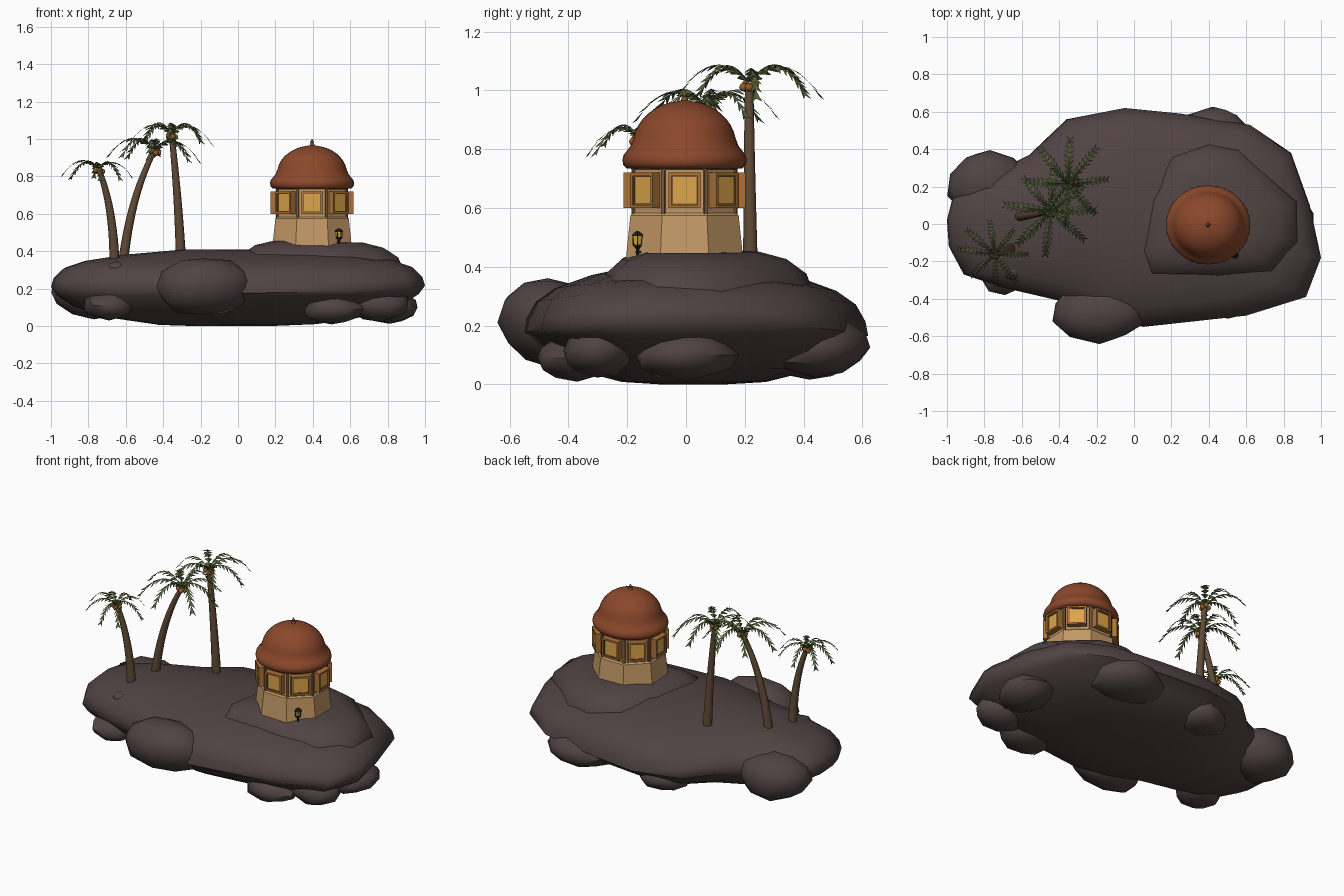
import bpy, bmesh, math, random
from math import cos, sin, pi
from mathutils import Vector, Matrix

if "Cube" in bpy.data.objects:
    bpy.data.objects.remove(bpy.data.objects["Cube"])
random.seed(4)


def material(name, r, g, b):
    m = bpy.data.materials.new(name)
    m.use_nodes = True
    m.diffuse_color = (r, g, b, 1)
    m.node_tree.nodes["Principled BSDF"].inputs["Base Color"].default_value = (r, g, b, 1)
    return m


ROCK = material("rock", .08, .056, .056)
ROOF = material("terracotta", .26, .064, .024)
WALL = material("sandstone", .55, .32, .135)
GLOW = material("amber_glass", .72, .38, .07)
FRAME = material("orange_wood", .42, .17, .038)
POST = material("brown_wood", .2, .1, .035)
BARK = material("bark", .115, .068, .037)
NUT = material("coconut", .3, .11, .022)
LEAF = material("palm_green", .08, .115, .036)
IRON = material("iron", .015, .012, .012)


def finish(name, bm, mats, angle=None, normals=True):
    if normals:
        bmesh.ops.recalc_face_normals(bm, faces=bm.faces)
    me = bpy.data.meshes.new(name)
    bm.to_mesh(me)
    bm.free()
    ob = bpy.data.objects.new(name, me)
    bpy.context.collection.objects.link(ob)
    for m in mats:
        me.materials.append(m)
    if angle:
        bpy.ops.object.select_all(action='DESELECT')
        ob.select_set(True)
        bpy.context.view_layer.objects.active = ob
        bpy.ops.object.shade_smooth_by_angle(angle=math.radians(angle))


def loft(bm, rings):
    """Skin a stack of equal rings and cap both ends."""
    rows = [[bm.verts.new(p) for p in ring] for ring in rings]
    n = len(rows[0])
    for a, b in zip(rows, rows[1:]):
        for i in range(n):
            bm.faces.new((a[i], a[(i + 1) % n], b[(i + 1) % n], b[i]))
    bm.faces.new(rows[0][::-1])
    bm.faces.new(rows[-1])


def circle(n, r, centre, phase=0.0, sy=1.0):
    return [Vector(centre) + Vector((r * cos(phase + 2 * pi * i / n), sy * r * sin(phase + 2 * pi * i / n), 0))
            for i in range(n)]


def box(bm, size, loc, mat, index=0):
    m = mat @ Matrix.Translation(loc) @ Matrix.Diagonal((*size, 1))
    new = bmesh.ops.create_cube(bm, size=1, matrix=m)["verts"]
    for f in {f for v in new for f in v.link_faces}:
        f.material_index = index


def terrain(name, outline, centre, rings, tilt, sag):
    """Scaled outlines stacked by height; the upper part sags towards front and back."""
    c = Vector(centre)
    bm = bmesh.new()
    rows = []
    for s, z in rings:
        pts = [c + (Vector(p) - c) * s for p in outline]
        rows.append([(p.x, p.y, z + tilt * p.x - (sag * p.y ** 2 if z > .2 else 0)) for p in pts])
    loft(bm, rows)
    finish(name, bm, [ROCK], 60)


# Island body and the mound under the tower
shore = [(-1, .02), (-.99, -.12), (-.91, -.27), (-.7, -.34), (-.4, -.41), (-.2, -.5), (.05, -.55), (.6, -.49),
         (.92, -.39), (1, -.18), (.94, .1), (.84, .38), (.62, .53), (.25, .59), (-.05, .62), (-.36, .56),
         (-.56, .37), (-.78, .26), (-.97, .14)]
terrain("island", shore, (0, .02),
        [(.2, 0), (.42, .008), (.7, .05), (.88, .11), (.965, .165), (1, .215), (.985, .262), (.93, .315),
         (.82, .352), (.6, .385), (.3, .41)], .005, .13)
knoll = [(0, -.17), (.08, -.28), (.45, -.29), (.75, -.26), (.88, -.1), (.87, .12), (.7, .28), (.56, .4),
         (.4, .43), (.2, .37), (.06, .15)]
terrain("tower_mound", knoll, (.42, .03),
        [(.98, .23), (1.03, .3), (.95, .385), (.78, .435), (.55, .46)], -.022, 0)

# Boulders around and beneath the shore: centre, radii
boulders = [((-.185, -.47, .21), (.265, .165, .16)), ((-.77, .21, .18), (.235, .19, .145)),
            ((.42, .44, .125), (.24, .19, .105)), ((.81, 0, .1), (.15, .18, .085)),
            ((.5, -.37, .09), (.17, .14, .077)), ((.76, -.3, .115), (.17, .12, .09)),
            ((-.69, -.25, .11), (.14, .13, .08)), ((-.15, .42, .1), (.16, .15, .085)),
            ((-.65, -.25, .31), (.05, .05, .035))]
for i, (loc, size) in enumerate(boulders):
    bm = bmesh.new()
    bmesh.ops.create_icosphere(bm, subdivisions=2, radius=1)
    for v in bm.verts:
        v.co *= random.uniform(.9, 1.06)
        v.co = Vector(loc) + v.co * Vector(size)
    finish(f"boulder_{i + 1}", bm, [ROCK], 45)

# Tower: octagonal flared base and drum
CX, CY, SY = .396, -.005, .94
TOWER = Matrix.Translation((CX, CY, 0)) @ Matrix.Diagonal((1, SY, 1, 1))
EIGHTH = pi / 4
CORNER = 1 / cos(EIGHTH / 2)


def turned(name, profile, sides, mat, angle=None):
    bm = bmesh.new()
    k, ph = (CORNER, EIGHTH / 2) if sides == 8 else (1, 0)
    loft(bm, [circle(sides, r * k, (CX, CY, z), ph, SY) for r, z in profile])
    finish(name, bm, [mat], angle)


turned("tower_base", [(.216, .37), (.212, .43), (.196, .575), (.188, .583)], 8, WALL)
turned("tower_drum", [(.184, .57), (.184, .75)], 8, WALL)
turned("drum_lintel", [(.192, .73), (.198, .75)], 8, POST)

# Corner posts and framed windows on all eight sides
posts, windows = bmesh.new(), bmesh.new()
for k in range(8):
    turn = TOWER @ Matrix.Rotation(k * EIGHTH, 4, 'Z')
    box(posts, (.012, .014, .16), (.184 * CORNER, 0, .66), TOWER @ Matrix.Rotation((k + .5) * EIGHTH, 4, 'Z'))
    box(windows, (.02, .106, .11), (.192, 0, .66), turn, 0)
    box(windows, (.006, .09, .092), (.207, 0, .66), turn, 1)
    for s in (-1, 1):
        box(windows, (.038, .011, .12), (.202, s * .052, .66), turn, 0)
        box(windows, (.038, .115, .011), (.202, 0, .66 + s * .0545), turn, 0)
        box(windows, (.01, .004, .098), (.209, s * .0445, .66), turn, 2)
        box(windows, (.01, .093, .004), (.209, 0, .66 + s * .047), turn, 2)
finish("corner_posts", posts, [POST])
finish("windows", windows, [FRAME, GLOW, POST])

# Domed roof flowing out of a rolled rim, with a finial
dome = [(.187 * cos(a), .815 + .15 * sin(a)) for a in [i * pi / 20 for i in range(1, 10)]]
turned("dome_roof", [(.17, .735), (.21, .735), (.222, .747), (.225, .763), (.221, .78), (.208, .796), (.195, .812)]
       + dome + [(.01, .966)], 32, ROOF, 70)
turned("finial", [(.012, .955), (.012, .972), (.007, .978), (.01, .985), (.002, 1.0)], 12, POST, 40)

# Wall lantern
LX, LY = .54, -.165
for name, profile, mat in (
        ("lantern_glass", [(.014, .475), (.018, .505)], GLOW),
        ("lantern_cap", [(.022, .504), (.02, .51), (.005, .522)], IRON),
        ("lantern_foot", [(.006, .44), (.007, .462), (.015, .469), (.015, .476)], IRON)):
    bm = bmesh.new()
    loft(bm, [circle(6, r, (LX, LY, z)) for r, z in profile])
    finish(name, bm, [mat])
bm = bmesh.new()
box(bm, (.04, .008, .008), (-.015, 0, .45), Matrix.Translation((LX, LY, 0)) @ Matrix.Rotation(-EIGHTH, 4, 'Z'))
for k in range(3):
    box(bm, (.003, .003, .034), (.017, 0, .49), Matrix.Translation((LX, LY, 0)) @ Matrix.Rotation(k * pi / 1.5, 4, 'Z'))
finish("lantern_bracket", bm, [IRON])


def frond(bm, root, angle, length):
    """Arched rib edged with overlapping, drooping leaflets."""
    out, side = Vector((cos(angle), sin(angle), 0)), Vector((-sin(angle), cos(angle), 0))
    lift = random.uniform(.85, 1.1)

    def at(t):
        return root + out * length * t * (1 - .06 * t) + Vector((0, 0, length * (lift * t - 1.2 * t * t)))

    steps = 9
    rib = [bm.verts.new(at(i / steps)) for i in range(steps + 1)]
    for i, (a, b) in enumerate(zip(rib, rib[1:])):
        size = length * .2 * (1 - .8 * abs(i / steps - .45))
        for s in (-1, 1):
            tip = b.co + out * size * .45 + side * s * size * .6 - Vector((0, 0, size * random.uniform(.25, .5)))
            bm.faces.new((a, b, bm.verts.new(tip)))


# Palms: trunk foot, bend, crown, frond length
palms = [((-.305, .22, .36), (-.32, .215, .7), (-.355, .215, 1.025), .24),
         ((-.615, .04, .33), (-.575, .045, .7), (-.445, .07, .94), .25),
         ((-.66, -.13, .32), (-.665, -.14, .64), (-.745, -.16, .84), .195)]
for k, (foot, bend, crown, length) in enumerate(palms, 1):
    foot, bend, crown = Vector(foot), Vector(bend), Vector(crown)
    bm = bmesh.new()
    rings = []
    for i in range(13):
        t = i / 12
        p = foot * (1 - t) ** 2 + bend * 2 * t * (1 - t) + crown * t * t
        rings.append(circle(10, .027 - .012 * t, p))
    loft(bm, rings)
    finish(f"palm_trunk_{k}", bm, [BARK], 40)

    bm = bmesh.new()
    for i in range(5):
        spot = crown + Vector((.02 * cos(i * 1.26), .02 * sin(i * 1.26), -.014 + .008 * (i % 2)))
        bmesh.ops.create_icosphere(bm, subdivisions=2, radius=.015, matrix=Matrix.Translation(spot))
    finish(f"coconuts_{k}", bm, [NUT], 60)

    bm = bmesh.new()
    for i in range(8):
        frond(bm, crown + Vector((0, 0, .004)), i * EIGHTH + random.uniform(-.15, .15),
              length * random.uniform(.9, 1.08))
    finish(f"palm_fronds_{k}", bm, [LEAF], normals=False)
